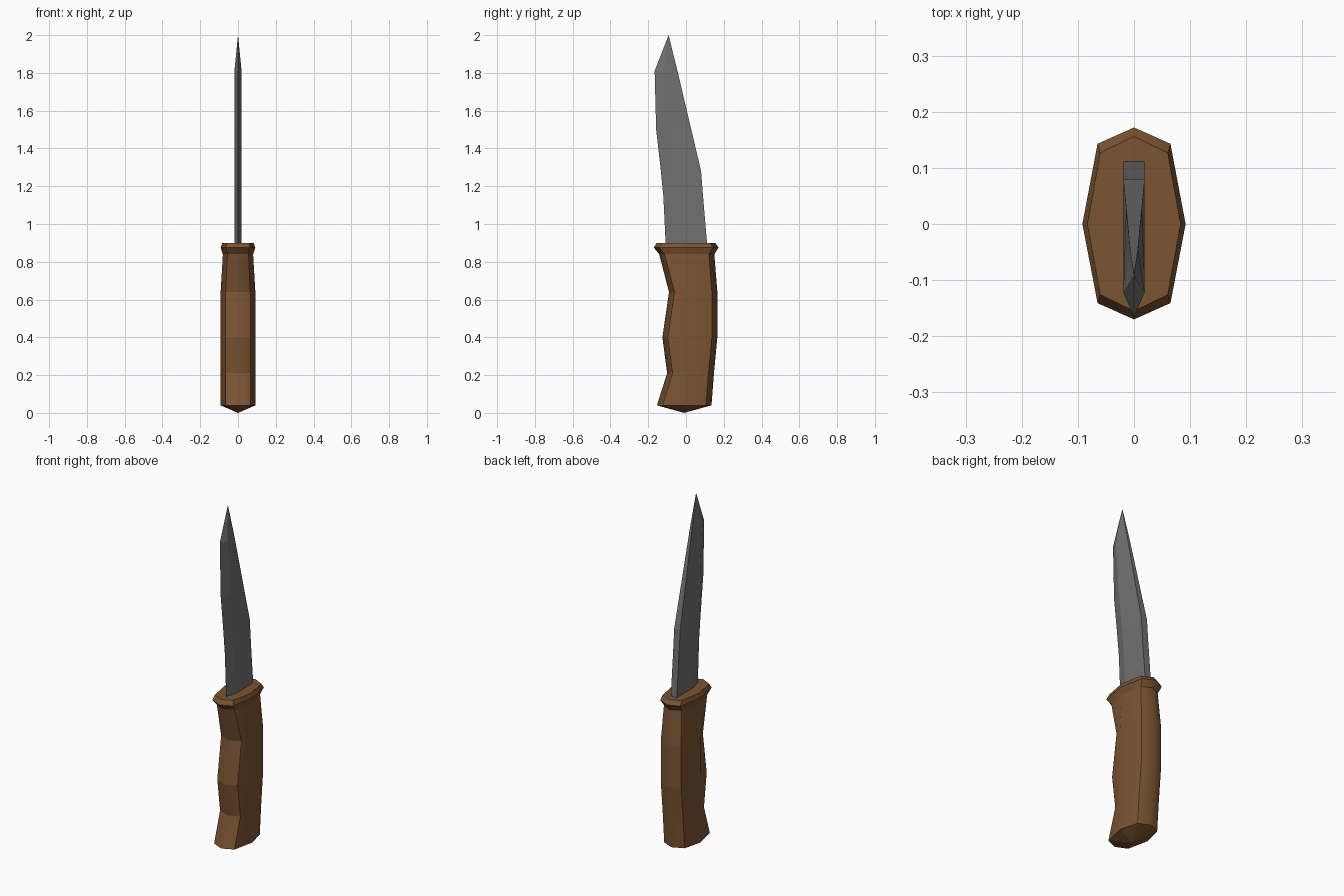
import bpy, bmesh

cube = bpy.data.objects.get("Cube")
if cube:
    bpy.data.objects.remove(cube, do_unlink=True)


def material(name, rgb):
    m = bpy.data.materials.new(name)
    m.use_nodes = True
    m.diffuse_color = (*rgb, 1)
    bsdf = next(n for n in m.node_tree.nodes if n.type == 'BSDF_PRINCIPLED')
    bsdf.inputs["Base Color"].default_value = (*rgb, 1)
    bsdf.inputs["Roughness"].default_value = 0.7
    return m


def loft(name, rings, mat, bottom=None, top=None, cap_top=False, soft=()):
    """Skin closed rings; an optional apex closes either end.
    Lengthwise edges at the column numbers in soft stay smooth."""
    bm = bmesh.new()
    vs = [[bm.verts.new(p) for p in ring] for ring in rings]
    n = len(vs[0])
    for a, b in zip(vs, vs[1:]):
        for i in range(n):
            j = (i + 1) % n
            bm.faces.new((a[i], a[j], b[j], b[i]))
    for apex, ring in ((bottom, vs[0]), (top, vs[-1])):
        if apex:
            tip = bm.verts.new(apex)
            for i in range(n):
                bm.faces.new((ring[i], ring[(i + 1) % n], tip))
    if cap_top:
        bm.faces.new(vs[-1])
    bmesh.ops.recalc_face_normals(bm, faces=bm.faces[:])
    for f in bm.faces:
        f.smooth = True
    for e in bm.edges:
        e.smooth = False
    for a, b in zip(vs, vs[1:]):
        for i in soft:
            bm.edges.get((a[i], b[i])).smooth = True
    me = bpy.data.meshes.new(name)
    bm.to_mesh(me)
    bm.free()
    me.materials.append(mat)
    ob = bpy.data.objects.new(name, me)
    bpy.context.collection.objects.link(ob)
    return ob


def grip_ring(z, front, back, side, corner):
    """Long octagon, pointed at front, back and both sides."""
    dip = 0.029
    half = [(corner, front + dip), (side, 0), (corner, back - dip)]
    pts = [(0, front)] + half + [(0, back)] + [(-x, y) for x, y in reversed(half)]
    return [(x, y, z) for x, y in pts]


def blade_ring(z, edge, ridge, spine, half_spine):
    """Flat spine, full thickness at the ridge, sharp front edge."""
    t = 0.019
    return [(0, edge, z), (t, ridge, z), (half_spine, spine, z),
            (-half_spine, spine, z), (-t, ridge, z)]


wood = material("brown wood", (0.2, 0.09, 0.033))
steel = material("dark steel", (0.165, 0.165, 0.165))

# Grip with finger grooves and a shallow pointed butt
neck = grip_ring(0.84, -0.142, 0.15, 0.08, 0.056)
grip = [
    grip_ring(0.04, -0.154, 0.135, 0.092, 0.065),
    grip_ring(0.21, -0.1, 0.148, 0.092, 0.065),
    grip_ring(0.4, -0.125, 0.166, 0.092, 0.065),
    grip_ring(0.64, -0.09, 0.166, 0.092, 0.065),
    neck,
]
loft("grip", grip, wood, bottom=(0, -0.01, 0), soft=(0, 2, 4, 6))

# Flared collar on top of the grip
collar = [
    neck,
    grip_ring(0.875, -0.17, 0.172, 0.092, 0.065),
    grip_ring(0.9, -0.155, 0.156, 0.083, 0.06),
]
loft("collar", collar, wood, cap_top=True, soft=(0, 2, 4, 6))

# Blade with bevelled front edge and tapering spine
blade = [
    blade_ring(0.88, -0.107, -0.045, 0.113, 0.019),
    blade_ring(1.15, -0.12, -0.06, 0.09, 0.019),
    blade_ring(1.28, -0.133, -0.072, 0.08, 0.019),
    blade_ring(1.5, -0.158, -0.098, 0.028, 0.014),
    blade_ring(1.81, -0.166, -0.122, -0.045, 0.007),
]
loft("blade", blade, steel, top=(0, -0.092, 2.0))
